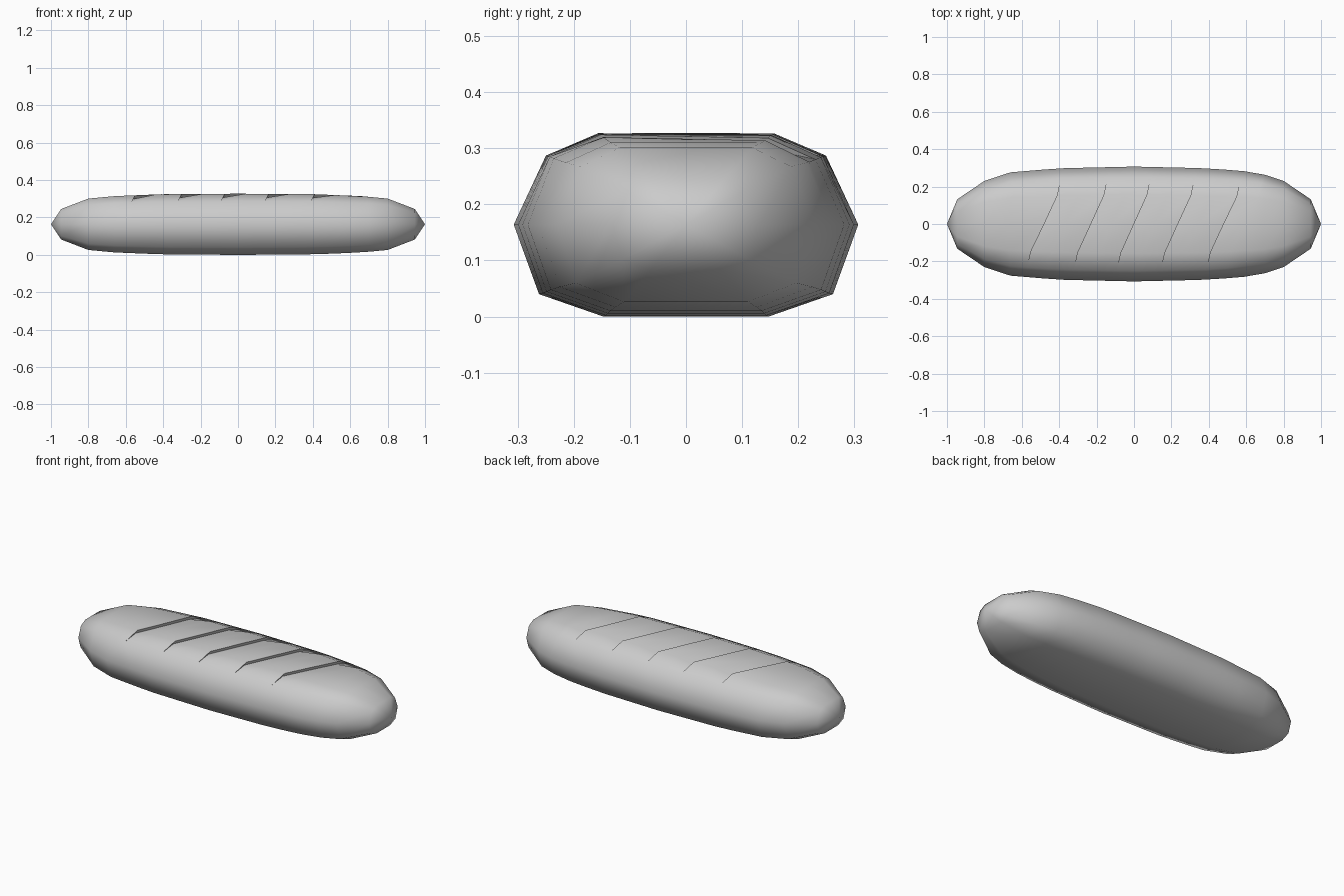
import bpy, bmesh, math

if "Cube" in bpy.data.objects:
    bpy.data.objects.remove(bpy.data.objects["Cube"])

MID = 0.167
# half cross-section from top to bottom: (y, z, is_crust_top)
HALF = [(0.157, 0.330, 1.0), (0.250, 0.290, 0.0), (0.307, 0.167, None),
        (0.262, 0.043, None), (0.147, 0.003, None)]
SECTION = HALF + [(-y, z, t) for y, z, t in reversed(HALF)] + [(0.0, 0.330, 1.0)]
# taper along the length: (|x|, width scale, height scale)
TAPER = [(0.0, 1.0, 1.0), (0.4, 0.97, 0.985), (0.66, 0.9, 0.92),
         (0.8, 0.75, 0.84), (0.945, 0.43, 0.5), (1.0, 0.0, 0.0)]
SHEAR = 0.45


def taper(x):
    x = min(abs(x), 1.0)
    for (a, wa, ha), (b, wb, hb) in zip(TAPER, TAPER[1:]):
        if x <= b:
            f = (x - a) / (b - a)
            return wa + (wb - wa) * f, ha + (hb - ha) * f


def ring(bm, x, slant=0.0, drop=0.0):
    verts = []
    for y, z, top in SECTION:
        px = x
        if top is not None:
            px += slant * max(-0.2, min(0.2, y))
            if top and drop:
                px -= 0.012
        w, h = taper(px)
        pz = MID + (z - MID) * h - (drop * top if top else 0.0)
        verts.append(bm.verts.new((px, y * w, pz)))
    return verts


bm = bmesh.new()
rings = [ring(bm, x) for x in (-0.945, -0.8, -0.66)]
# diagonal slashes: raised lip, drop under it, ramp back up
for s in (-0.48, -0.23, 0.0, 0.235, 0.48):
    rings.append(ring(bm, s, SHEAR))
    rings.append(ring(bm, s, SHEAR, 0.02))
    rings.append(ring(bm, s + 0.11, SHEAR))
rings += [ring(bm, x) for x in (0.70, 0.8, 0.945)]

# skin between rings and pointed ends
n = len(SECTION)
for a, b in zip(rings, rings[1:]):
    for i in range(n):
        j = (i + 1) % n
        bm.faces.new((a[i], a[j], b[j], b[i]))
for r, x in ((rings[0], -1.0), (rings[-1], 1.0)):
    tip = bm.verts.new((x, 0, MID))
    for i in range(n):
        bm.faces.new((r[i], r[(i + 1) % n], tip))
bmesh.ops.remove_doubles(bm, verts=bm.verts, dist=0.0005)
bmesh.ops.recalc_face_normals(bm, faces=bm.faces)
for v in bm.verts:
    v.co.z -= 0.003

mesh = bpy.data.meshes.new("bread_loaf")
bm.to_mesh(mesh)
bm.free()
loaf = bpy.data.objects.new("bread_loaf", mesh)
bpy.context.collection.objects.link(loaf)
bpy.context.view_layer.objects.active = loaf
loaf.select_set(True)
bpy.ops.object.shade_smooth_by_angle(angle=math.radians(60))
